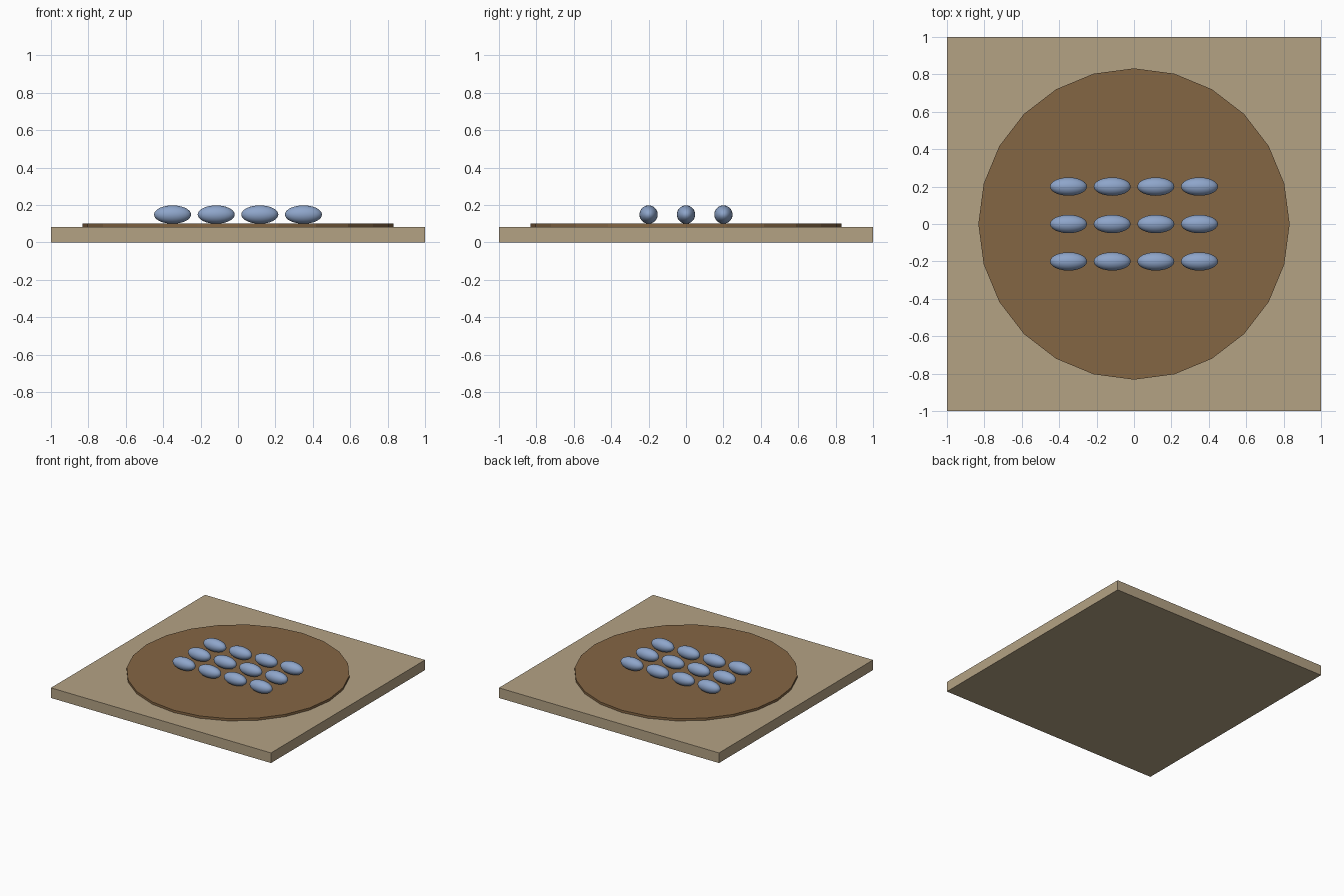
import bpy
import math

if "Cube" in bpy.data.objects:
    bpy.data.objects.remove(bpy.data.objects["Cube"])


def srgb(r, g, b):
    def lin(c):
        c /= 255
        return c / 12.92 if c <= 0.04045 else ((c + 0.055) / 1.055) ** 2.4
    return (lin(r), lin(g), lin(b), 1)


def material(name, rgb):
    m = bpy.data.materials.new(name)
    m.diffuse_color = srgb(*rgb)
    m.use_nodes = True
    m.node_tree.nodes["Principled BSDF"].inputs["Base Color"].default_value = m.diffuse_color
    return m


tan = material("tan", (180, 162, 132))
brown = material("brown", (132, 102, 68))
blue = material("slate_blue", (142, 165, 202))

SLAB_TOP, DISC_TOP = 0.083, 0.102


def finish(name, mat):
    ob = bpy.context.object
    ob.name = name
    ob.data.materials.append(mat)
    bpy.ops.object.transform_apply(location=False, rotation=True, scale=True)
    return ob


# Square base slab
bpy.ops.mesh.primitive_cube_add(size=1, location=(0, 0, SLAB_TOP / 2))
bpy.context.object.scale = (2, 2, SLAB_TOP)
finish("base_slab", tan)

# Low 24-sided disc, sitting on the slab
bpy.ops.mesh.primitive_cylinder_add(
    vertices=24, radius=0.832, depth=DISC_TOP - SLAB_TOP,
    location=(0, 0, (SLAB_TOP + DISC_TOP) / 2))
finish("round_plate", brown)

# Grid of 4 x 3 smooth ellipsoids
for row in range(3):
    for col in range(4):
        x = -0.35 + col * 0.7 / 3
        y = -0.2 + row * 0.2
        bpy.ops.mesh.primitive_uv_sphere_add(
            segments=24, ring_count=16, radius=1, location=(x, y, 0.149))
        bpy.context.object.scale = (0.099, 0.049, 0.049)
        finish(f"pebble_{row + 1}_{col + 1}", blue)
        bpy.ops.object.shade_smooth()
